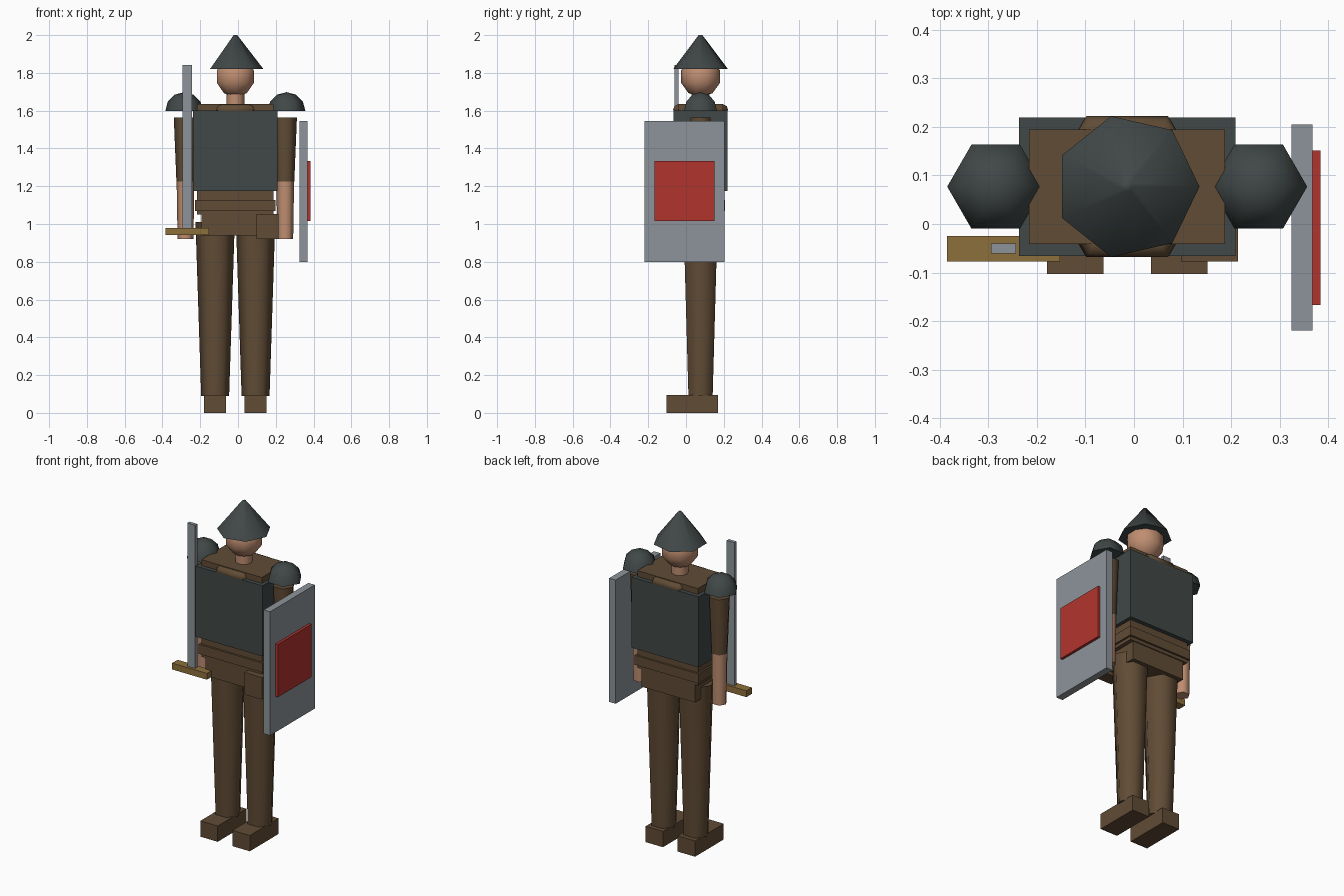
import bpy, bmesh, math

cube = bpy.data.objects.get("Cube")
if cube:
    bpy.data.objects.remove(cube, do_unlink=True)


def material(name, r, g, b):
    m = bpy.data.materials.new(name)
    m.use_nodes = True
    m.diffuse_color = (r, g, b, 1)
    m.node_tree.nodes["Principled BSDF"].inputs["Base Color"].default_value = (r, g, b, 1)
    return m


iron = material("dark_iron", 0.052, 0.064, 0.063)
leather = material("brown_leather", 0.118, 0.072, 0.036)
skin = material("skin", 0.52, 0.27, 0.165)
steel = material("steel", 0.265, 0.295, 0.32)
brass = material("brass", 0.27, 0.16, 0.045)
red = material("red_paint", 0.44, 0.034, 0.027)

CX, CY = -0.014, 0.077  # body axis


def finish(bm, name, mat):
    bmesh.ops.recalc_face_normals(bm, faces=bm.faces)
    mesh = bpy.data.meshes.new(name)
    bm.to_mesh(mesh)
    bm.free()
    mesh.materials.append(mat)
    obj = bpy.data.objects.new(name, mesh)
    bpy.context.collection.objects.link(obj)
    return obj


def smooth(obj):
    bpy.ops.object.select_all(action='DESELECT')
    obj.select_set(True)
    bpy.context.view_layer.objects.active = obj
    bpy.ops.object.shade_smooth_by_angle(angle=math.radians(65))


def box(name, mat, x, y, z):
    """Box from (min, max) ranges."""
    bm = bmesh.new()
    bmesh.ops.create_cube(bm, size=1)
    for v in bm.verts:
        v.co = [(lo + hi) / 2 + c * (hi - lo) for c, (lo, hi) in zip(v.co, (x, y, z))]
    return finish(bm, name, mat)


def body_box(name, mat, half_x, half_y, z):
    return box(name, mat, (CX - half_x, CX + half_x), (CY - half_y, CY + half_y), z)


def turned(name, mat, x, profile, sides, start=0.0):
    """Capped solid turned around a vertical axis from (radius, z) points."""
    bm = bmesh.new()
    rings = []
    for r, z in profile:
        angles = [start + math.tau * i / sides for i in range(sides)]
        rings.append([bm.verts.new((x + r * math.cos(a), CY + r * math.sin(a), z)) for a in angles])
    for low, high in zip(rings, rings[1:]):
        for i in range(sides):
            j = (i + 1) % sides
            bm.faces.new((low[i], low[j], high[j], high[i]))
    bm.faces.new(rings[0])
    bm.faces.new(rings[-1])
    bmesh.ops.remove_doubles(bm, verts=bm.verts, dist=0.0001)
    obj = finish(bm, name, mat)
    smooth(obj)
    return obj


# Head, neck and helmet
turned("helmet", iron, CX, [(0.149, 1.82), (0.01, 2.0)], 7)
R = 0.108
head_angles = [math.radians(a) for a in (-54, -18, 18, 54)]
turned("head", skin, CX, [(0, 1.78 - R)] + [(R * math.cos(a), 1.78 + R * math.sin(a))
       for a in head_angles] + [(0, 1.78 + R)], 10, math.pi / 2)
turned("neck", skin, CX, [(0.048, 1.6), (0.048, 1.72)], 8)

# Torso, armour and belt
body_box("torso", leather, 0.202, 0.118, (1.05, 1.635))
body_box("chest_armor", iron, 0.223, 0.143, (1.175, 1.6))
body_box("belt", leather, 0.213, 0.13, (1.07, 1.127))
body_box("pelvis", leather, 0.178, 0.112, (0.94, 1.08))
box("pouch", leather, (0.097, 0.214), (-0.077, 0.0), (0.92, 1.053))

# Collar ring around the neck
bpy.ops.mesh.primitive_torus_add(major_segments=6, minor_segments=8, major_radius=0.14,
                                 minor_radius=0.028, location=(CX, CY, 1.605))
collar = bpy.context.object
collar.name = "collar"
collar.data.materials.append(leather)
smooth(collar)

# Limbs, mirrored about the body axis
for side, s in (("left", 1), ("right", -1)):
    arm, leg, pad = CX + s * 0.264, CX + s * 0.107, CX + s * 0.271
    dome = [math.radians(a) for a in (0, 30, 60, 90)]
    turned(side + "_shoulder_guard", iron, pad,
           [(0.1 * math.cos(a), 1.598 + 0.1 * math.sin(a)) for a in dome], 6)
    turned(side + "_upper_arm", leather, arm, [(0.048, 1.225), (0.062, 1.565)], 6)
    turned(side + "_forearm", skin, arm, [(0.042, 0.92), (0.047, 1.225)], 6)
    turned(side + "_leg", leather, leg, [(0.074, 0.09), (0.104, 1.01)], 6)
    box(side + "_foot", leather, (leg - 0.058, leg + 0.058), (-0.103, 0.169), (0, 0.095))

# Shield on the left arm
box("shield", steel, (0.325, 0.368), (-0.22, 0.205), (0.8, 1.545))
box("shield_emblem_plate", red, (0.366, 0.384), (-0.167, 0.151), (1.015, 1.333))

# Sword by the right hand
box("sword_blade", steel, (-0.295, -0.243), (-0.061, -0.04), (0.96, 1.842))
box("sword_guard", brass, (-0.385, -0.153), (-0.077, -0.025), (0.942, 0.98))
